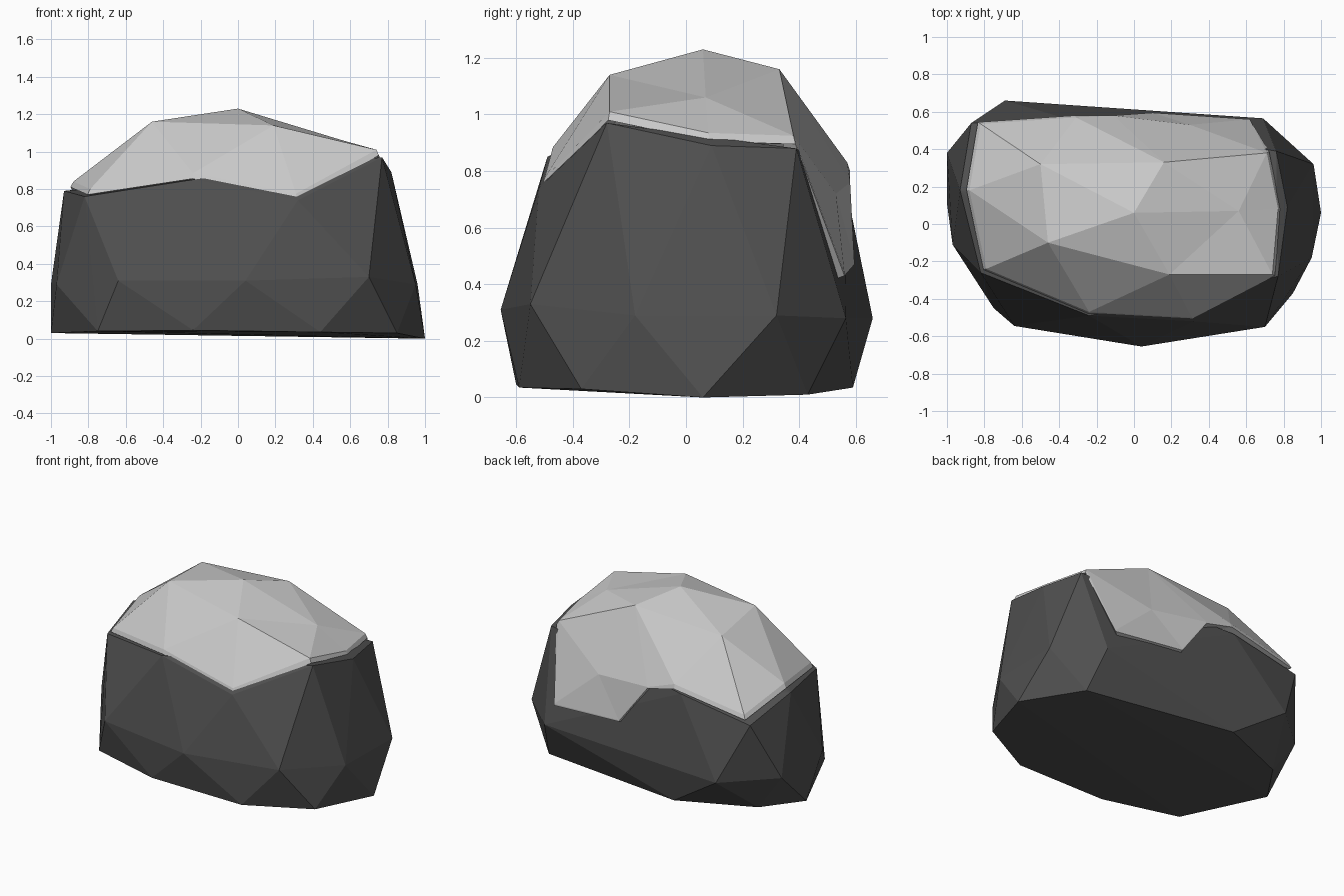
import bpy, bmesh

if "Cube" in bpy.data.objects:
    bpy.data.objects.remove(bpy.data.objects["Cube"])


def finish(name, bm, grey):
    bmesh.ops.recalc_face_normals(bm, faces=bm.faces)
    mesh = bpy.data.meshes.new(name)
    bm.to_mesh(mesh)
    bm.free()
    obj = bpy.data.objects.new(name, mesh)
    bpy.context.collection.objects.link(obj)
    mat = bpy.data.materials.new(name + "_grey")
    mat.diffuse_color = (grey, grey, grey, 1)
    mat.use_nodes = True
    mat.node_tree.nodes["Principled BSDF"].inputs["Base Color"].default_value = mat.diffuse_color
    mesh.materials.append(mat)
    return obj


# Rock body: faceted hull of three irregular rings
base = [(1, .06, 0), (.75, .43, .01), (-.32, .59, .035), (-.82, .38, .04), (-1, .11, .03),
        (-.75, -.45, .04), (-.24, -.6, .045), (.44, -.59, .035), (.85, -.37, .03)]
belly = [(.96, .32, .29), (.69, .565, .28), (-.69, .66, .28), (-1, .38, .29), (-.97, -.11, .29),
         (-.64, -.545, .31), (.04, -.655, .31), (.70, -.55, .33), (.95, -.18, .29)]
shoulder = [(.82, .09, .89), (.76, .39, .88), (-.35, .56, .77), (-.87, .54, .68), (-.93, .18, .79),
            (-.82, -.26, .76), (-.24, -.49, .85), (.32, -.52, .74), (.77, -.28, .97)]
bm = bmesh.new()
for p in base + belly + shoulder:
    bm.verts.new(p)
res = bmesh.ops.convex_hull(bm, input=bm.verts)
loose = [v for v in bm.verts if not v.link_faces]
bmesh.ops.delete(bm, geom=loose, context='VERTS')
finish("rock_body", bm, .08)

# Top cap: rim loop, crown points and their facets
rim = [(-.88, .18, .84), (-.79, -.24, .80), (-.24, -.47, .885), (.31, -.50, .775),
       (.74, -.27, 1.01), (.77, .08, .935), (.71, .38, .925), (.62, .56, .44),
       (.10, .595, .48), (-.11, .58, .76), (-.31, .57, .83), (-.82, .535, .74)]
crown = [(0, .06, 1.23), (-.46, -.10, 1.16), (.19, -.27, 1.14), (.56, .07, 1.06),
         (.16, .33, 1.16), (-.5, .32, 1.12), (.3, .53, .72)]
facets = [(0, 1, 13), (1, 2, 13), (2, 14, 13), (2, 3, 14), (3, 4, 14), (4, 15, 14),
          (4, 5, 15), (5, 6, 15), (6, 16, 15), (14, 15, 12), (15, 16, 12), (12, 16, 17),
          (12, 17, 13), (12, 13, 14), (13, 17, 0), (0, 17, 11), (17, 10, 11), (17, 16, 10),
          (16, 9, 10), (16, 18, 9), (18, 8, 9), (18, 7, 8), (18, 6, 7), (16, 6, 18)]
bm = bmesh.new()
verts = [bm.verts.new(p) for p in rim + crown]
for f in facets:
    bm.faces.new([verts[i] for i in f])

# Cap edge: a small slanted lip, then a return into the rock
lip = []
for i, (x, y, z) in enumerate(rim):
    back = 7 <= i <= 9
    k, drop = (1, .01) if back else (1.018, .03)
    lip.append(bm.verts.new((x * k, y * k, z - drop)))
inner = [bm.verts.new((x * .9, y * .9, z - .03)) for x, y, z in rim]
n = len(rim)
for a, b in ((verts, lip), (lip, inner)):
    for i in range(n):
        j = (i + 1) % n
        bm.faces.new((a[i], a[j], b[j], b[i]))
finish("top_cap", bm, .7)
